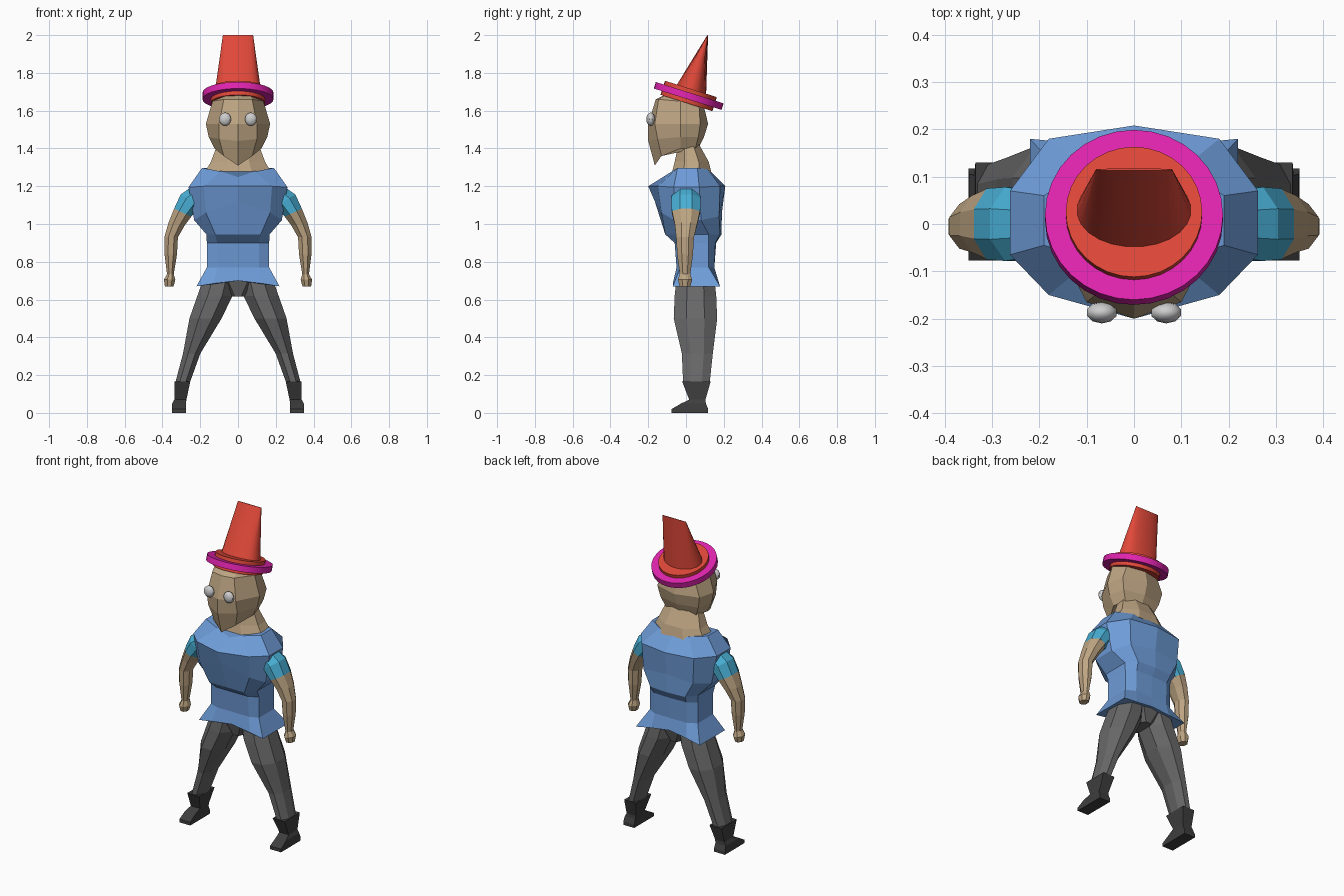
import bpy, bmesh, math
from mathutils import Vector

if "Cube" in bpy.data.objects:
    bpy.data.objects.remove(bpy.data.objects["Cube"])


def material(name, r, g, b):
    # display colour 0-255 converted to linear
    m = bpy.data.materials.new(name)
    lin = [((c / 255 + 0.055) / 1.055) ** 2.4 for c in (r, g, b)]
    m.diffuse_color = (*lin, 1)
    m.use_nodes = True
    m.node_tree.nodes["Principled BSDF"].inputs["Base Color"].default_value = m.diffuse_color
    return m


RED = material("hat red", 224, 72, 57)
PINK = material("brim magenta", 225, 36, 175)
SKIN = material("skin tan", 190, 165, 131)
BLUE = material("shirt blue", 110, 156, 216)
CYAN = material("undershirt cyan", 72, 174, 212)
GREY = material("trouser grey", 104, 104, 104)
DARK = material("boot charcoal", 62, 62, 62)
WHITE = material("eye white", 205, 205, 205)


def loft(name, rings, mat, mirror=False):
    """Skin a list of equal rings, cap both ends, optionally mirror across x."""
    bm = bmesh.new()
    rows = [[bm.verts.new(p) for p in r] for r in rings]
    n = len(rows[0])
    for a, b in zip(rows, rows[1:]):
        for i in range(n):
            j = (i + 1) % n
            bm.faces.new((a[i], a[j], b[j], b[i]))
    bm.faces.new(rows[0])
    bm.faces.new(rows[-1])
    bmesh.ops.recalc_face_normals(bm, faces=bm.faces)
    me = bpy.data.meshes.new(name)
    bm.to_mesh(me)
    bm.free()
    me.materials.append(mat)
    ob = bpy.data.objects.new(name, me)
    bpy.context.collection.objects.link(ob)
    if mirror:
        ob.modifiers.new("mirror", 'MIRROR').use_clip = False
    return ob


def oval(x, y, z, rx, ry, n=8, tilt=0):
    """Flat-sided ring with the given half sizes, tilted about y."""
    k, t, pts = 1 / math.cos(math.pi / n), math.radians(tilt), []
    for i in range(n):
        a = (i + 0.5) * 2 * math.pi / n
        u = rx * k * math.cos(a)
        pts.append((x + u * math.cos(t), y + ry * k * math.sin(a), z + u * math.sin(t)))
    return pts


def sym(*half):
    """Complete a half outline running from front centre to back centre."""
    return list(half) + [(-x, y, z) for x, y, z in reversed(half[1:-1])]


def smooth(ob):
    bpy.ops.object.select_all(action='DESELECT')
    ob.select_set(True)
    bpy.context.view_layer.objects.active = ob
    bpy.ops.object.shade_smooth_by_angle(angle=math.radians(35))


# Shirt: flared hem, waist, overhanging chest, sloping shoulders
loft("shirt", [
    sym((0, -.065, .70), (.13, -.07, .685), (.22, -.07, .67), (.22, .18, .67), (.12, .17, .685), (0, .165, .70)),
    sym((0, -.05, .77), (.11, -.05, .77), (.165, -.03, .77), (.165, .12, .77), (.11, .15, .77), (0, .15, .77)),
    sym((0, -.06, .90), (.11, -.06, .90), (.165, -.03, .90), (.165, .12, .90), (.11, .155, .90), (0, .16, .90)),
    sym((0, -.11, .945), (.12, -.11, .945), (.167, -.05, .945), (.167, .12, .945), (.12, .18, .945), (0, .188, .945)),
    sym((0, -.165, 1.12), (.17, -.13, 1.06), (.232, -.06, 1.02), (.232, .08, 1.02), (.17, .175, 1.04), (0, .19, 1.06)),
    sym((0, -.2, 1.2), (.18, -.15, 1.2), (.262, -.065, 1.195), (.262, .07, 1.195), (.18, .18, 1.2), (0, .208, 1.2)),
    sym((0, -.085, 1.248), (.09, -.075, 1.278), (.19, -.045, 1.297), (.19, .06, 1.297), (.1, .115, 1.29), (0, .125, 1.285)),
], BLUE)

# Undershirt collar and neck
loft("undershirt_collar", [oval(0, .015, 1.2, .165, .105), oval(0, .015, 1.276, .165, .09)], CYAN)
loft("neck", [
    oval(0, .03, 1.27, .178, .105), oval(0, .03, 1.33, .143, .09), oval(0, .015, 1.42, .11, .055),
], SKIN)

# Head: pointed chin, wide cheeks, top tucked into the hat
loft("head", [
    sym((0, -.165, 1.31), (.075, -.13, 1.36), (.125, -.03, 1.40), (.105, .05, 1.40), (0, .065, 1.40)),
    sym((0, -.2, 1.44), (.10, -.15, 1.45), (.155, -.03, 1.46), (.13, .065, 1.46), (0, .095, 1.46)),
    sym((0, -.2, 1.53), (.10, -.165, 1.53), (.17, -.03, 1.53), (.145, .075, 1.53), (0, .117, 1.53)),
    sym((0, -.16, 1.66), (.075, -.145, 1.66), (.135, -.03, 1.65), (.115, .07, 1.61), (0, .098, 1.61)),
    sym((0, -.1, 1.69), (.06, -.09, 1.69), (.1, -.02, 1.68), (.08, .05, 1.65), (0, .07, 1.645)),
], SKIN)

# Eyes
for side, x in (("left", .068), ("right", -.068)):
    bpy.ops.mesh.primitive_uv_sphere_add(segments=10, ring_count=8, location=(x, -.187, 1.555))
    eye = bpy.context.object
    eye.name = side + "_eye"
    eye.scale = (.033, .023, .035)
    eye.data.materials.append(WHITE)
    smooth(eye)

# Hat: tilted band and brim
TILT = math.radians(17.5)
for name, r, h, mat in (("hat_brim", .188, .036, PINK), ("hat_band", .144, .078, RED)):
    bpy.ops.mesh.primitive_cylinder_add(vertices=32, radius=r, depth=h,
                                        location=(0, .014, 1.678), rotation=(-TILT, 0, 0))
    disc = bpy.context.object
    disc.name = name
    disc.data.materials.append(mat)
    smooth(disc)

# Hat crown: round base narrowing to a straight ridge
base, ridge = [], []
for i in range(24):
    a = (i + .5) * math.tau / 24
    c, s = math.cos(a), math.sin(a)
    y = .027 + .08 * s
    base.append((.122 * c, y, 1.706 - (y - .027) * math.tan(TILT)))
    ridge.append((.08 * max(-1, min(1, 1.35 * c)), .115 + .002 * s, 2.0))
smooth(loft("hat_crown", [base, ridge], RED))

# Arms: cyan sleeve, bare forearm, fist
loft("sleeve", [
    oval(.2, 0, 1.16, .06, .07, 8, 35), oval(.25, 0, 1.125, .062, .078, 8, 30),
    oval(.293, 0, 1.06, .05, .075, 8, 25),
], CYAN, True)
loft("forearm", [
    oval(.293, 0, 1.06, .05, .074, 8, 25), oval(.325, 0, 1.0, .043, .06, 8, 12),
    oval(.354, -.005, .93, .036, .047, 8, 0), oval(.356, -.005, .84, .033, .042, 8),
    oval(.358, -.005, .735, .018, .028, 8), oval(.362, -.005, .705, .03, .038, 8),
    oval(.364, -.005, .67, .023, .028, 8),
], SKIN, True)

# Trousers: pelvis and spread legs
loft("pelvis", [oval(0, .05, .615, .04, .075), oval(0, .05, .70, .13, .1)], GREY)
loft("leg", [
    oval(.098, .05, .71, .085, .1), oval(.122, .05, .62, .093, .11),
    oval(.172, .05, .50, .085, .115), oval(.245, .06, .315, .046, .082),
    oval(.295, .055, .155, .038, .07),
], GREY, True)

# Boots: cuff, thin ankle, long flat foot
loft("boot", [
    oval(.294, .055, .165, .041, .075, 4), oval(.305, .06, .07, .032, .043, 4),
    oval(.312, .04, .05, .036, .065, 4), oval(.3125, .02, .02, .0375, .097, 4),
    oval(.3125, .02, 0, .0375, .097, 4),
], DARK, True)
